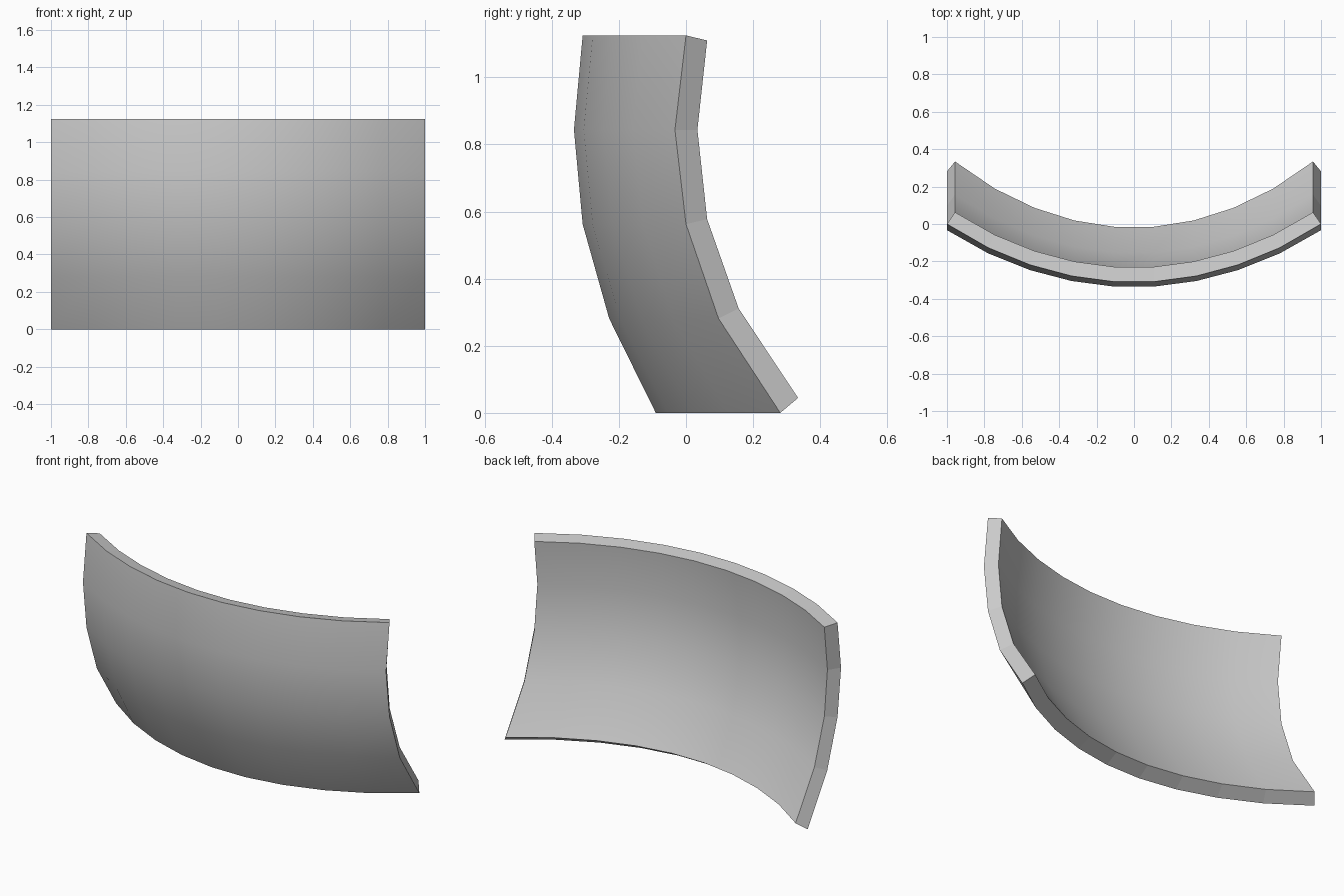
import bpy, bmesh

if "Cube" in bpy.data.objects:
    bpy.data.objects.remove(bpy.data.objects["Cube"])

COLS, ROWS = 10, 5
HEIGHT, CREST = 1.125, 0.844
# how far each column sits from the centre profile (0) to the side profile (1)
BOW = [0.0, 0.097, 0.29, 0.585, 1.0]
# depth (y) of the centre and side profiles, bottom to top
OUTER = ([-0.09, -0.229, -0.308, -0.334, -0.308], [0.281, 0.097, 0.0, -0.033, 0.0])
INNER = ([-0.015, -0.152, -0.229, -0.254, -0.229], [0.334, 0.157, 0.063, 0.034, 0.063])


def skin(bm, profiles, sx, sz):
    """Grid of vertices bowed in both directions; sx, sz shrink it for the inner side."""
    centre, side = profiles
    grid = []
    for j in range(ROWS):
        z = CREST + (HEIGHT * j / (ROWS - 1) - CREST) * sz
        row = []
        for i in range(COLS):
            x = -1 + 2 * i / (COLS - 1)
            t = BOW[i - 5 if i >= 5 else 4 - i]
            y = centre[j] + (side[j] - centre[j]) * t
            row.append(bm.verts.new((x * sx, y, z)))
        grid.append(row)
    for j in range(ROWS - 1):
        for i in range(COLS - 1):
            f = bm.faces.new((grid[j][i], grid[j][i + 1], grid[j + 1][i + 1], grid[j + 1][i]))
            f.smooth = True
    return grid


def border(g):
    return (g[0][:] + [r[-1] for r in g[1:]] + g[-1][-2::-1]
            + [r[0] for r in g[-2:0:-1]])


# curved panel: smooth front and back skins joined by a faceted rim
bm = bmesh.new()
outer = border(skin(bm, OUTER, 1.0, 1.0))
inner = border(skin(bm, INNER, 0.957, 0.947))
rim = []
for k in range(len(outer)):
    n = (k + 1) % len(outer)
    rim.append(bm.faces.new((outer[k], outer[n], inner[n], inner[k])))
bmesh.ops.recalc_face_normals(bm, faces=bm.faces[:])

# crisp edges between the skins and the rim
for f in rim:
    f.smooth = False
    for e in f.edges:
        e.smooth = False

mesh = bpy.data.meshes.new("curved_panel")
bm.to_mesh(mesh)
bm.free()
panel = bpy.data.objects.new("curved_panel", mesh)
bpy.context.collection.objects.link(panel)
